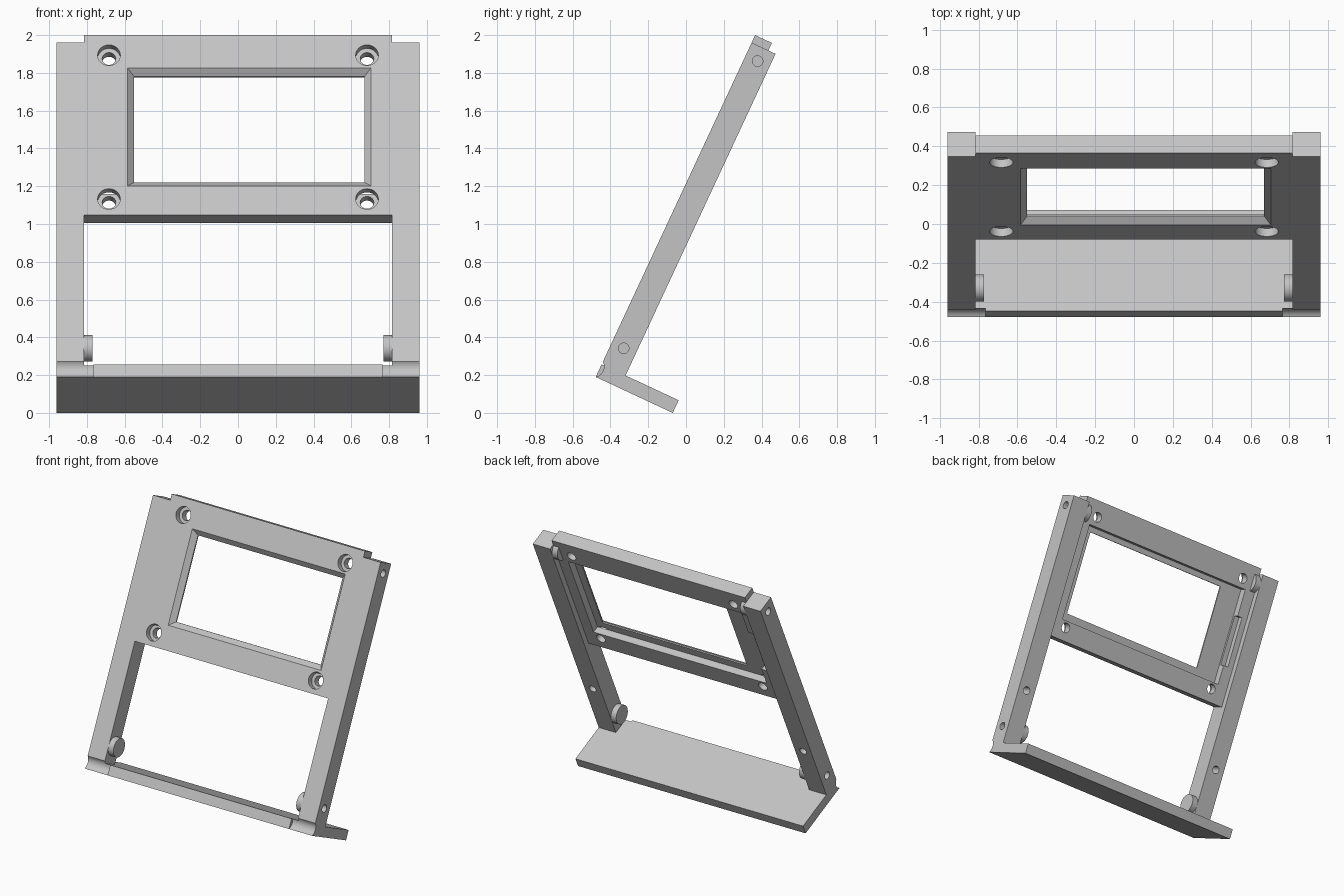
import bpy, bmesh, math
from mathutils import Matrix, Vector

cube = bpy.data.objects.get("Cube")
if cube:
    bpy.data.objects.remove(cube, do_unlink=True)

mat = bpy.data.materials.new("light grey plastic")
mat.use_nodes = True
COLOUR = (0.55, 0.55, 0.55, 1)
mat.diffuse_color = COLOUR
mat.node_tree.nodes["Principled BSDF"].inputs["Base Color"].default_value = COLOUR

# Stand is modelled upright (x across, y thickness, z up the slope), then leaned back
LEAN = Matrix.Translation((0, -0.478, 0.19)) @ Matrix.Rotation(math.radians(-25), 4, "X")
TOP, RAIL_TOP, BASE_T = 1.997, 1.953, 0.074
PANEL_T, RAIL_T = 0.098, 0.14
HALF, INNER = 0.96, 0.815


def finish(name, bm):
    bmesh.ops.recalc_face_normals(bm, faces=bm.faces)
    mesh = bpy.data.meshes.new(name)
    bm.to_mesh(mesh)
    bm.free()
    mesh.materials.append(mat)
    obj = bpy.data.objects.new(name, mesh)
    bpy.context.collection.objects.link(obj)
    return obj


def box(name, x, y, z):
    bm = bmesh.new()
    bmesh.ops.create_cube(bm, size=1)
    for v in bm.verts:
        v.co = Vector([(a + b) / 2 + c * (b - a) for (a, b), c in zip((x, y, z), v.co)])
    return finish(name, bm)


def cylinder(name, centre, radius, length, axis, sides=32):
    bm = bmesh.new()
    turn = Matrix.Rotation(math.pi / 2, 4, "Y" if axis == "X" else "X")
    bmesh.ops.create_cone(bm, cap_ends=True, segments=sides, radius1=radius, radius2=radius,
                          depth=length, matrix=Matrix.Translation(centre) @ turn)
    return finish(name, bm)


def cut(obj, cutter):
    cutter.hide_render = True
    mod = obj.modifiers.new("cut", "BOOLEAN")
    mod.operation, mod.solver, mod.object = "DIFFERENCE", "EXACT", cutter
    bpy.context.view_layer.objects.active = obj
    bpy.ops.object.modifier_apply(modifier=mod.name)
    bpy.data.objects.remove(cutter, do_unlink=True)


def bevelled_window(x, z, inset):
    # Sloped opening that narrows towards the back, then runs straight
    bm = bmesh.new()
    rings = []
    for y, i in ((-inset, -inset), (inset, inset), (0.2, inset)):
        rings.append([bm.verts.new((px, y, pz)) for px, pz in (
            (x[0] + i, z[0] + i), (x[1] - i, z[0] + i), (x[1] - i, z[1] - i), (x[0] + i, z[1] - i))])
    for a, b in zip(rings, rings[1:]):
        for k in range(4):
            n = (k + 1) % 4
            bm.faces.new((a[k], a[n], b[n], b[k]))
    bm.faces.new(rings[0])
    bm.faces.new(rings[-1])
    return finish("window_cutter", bm)


# Display panel: rear pocket, bevelled window, cable slot, counterbored holes
panel = box("display_panel", (-INNER, INNER), (0, PANEL_T), (0.945, TOP))
cut(panel, box("pocket_cutter", (-0.73, 0.73), (0.045, 0.2), (1.09, 1.81)))
cut(panel, bevelled_window((-0.585, 0.705), (1.117, 1.806), 0.035))
cut(panel, box("slot_cutter", (-0.77, -0.72), (0.06, 0.2), (1.235, 1.61)))
for sx in (-1, 1):
    for z in (1.04, 1.88):
        cut(panel, cylinder("bore_cutter", (sx * 0.683, 0, z), 0.06, 0.09, "Y"))
        cut(panel, cylinder("hole_cutter", (sx * 0.683, 0.05, z), 0.036, 0.3, "Y"))

# Base plate that folds backwards
base = box("base_plate", (-HALF, HALF), (0, 0.45), (0, BASE_T))
parts = [panel, base]

# Side rails with pivot holes, screw holes and pegs
for side, sx in (("left", 1), ("right", -1)):
    rail = box(side + "_rail", sorted((sx * INNER, sx * HALF)), (0, RAIL_T), (BASE_T, RAIL_TOP))
    # Shallow rounded groove across the lower front corner
    for part in (rail, base):
        cut(part, cylinder("groove_cutter", (sx * 0.965, -0.035, 0.045), 0.057, 0.4, "X", 48))
    for label, z in (("lower", 0.2), ("upper", 1.878)):
        cut(rail, cylinder("pivot_cutter", (sx * HALF, 0.07, z), 0.028, 0.2, "X"))
        parts.append(cylinder(f"{side}_{label}_peg", (sx * 0.794, 0.07, z), 0.07, 0.046, "X"))
    cut(rail, cylinder("screw_cutter", (sx * 0.888, RAIL_T, 0.495), 0.028, 0.16, "Y"))
    parts.append(rail)

for obj in parts:
    obj.data.transform(LEAN)
    bpy.ops.object.select_all(action="DESELECT")
    obj.select_set(True)
    bpy.context.view_layer.objects.active = obj
    bpy.ops.object.shade_smooth_by_angle(angle=math.radians(30))
